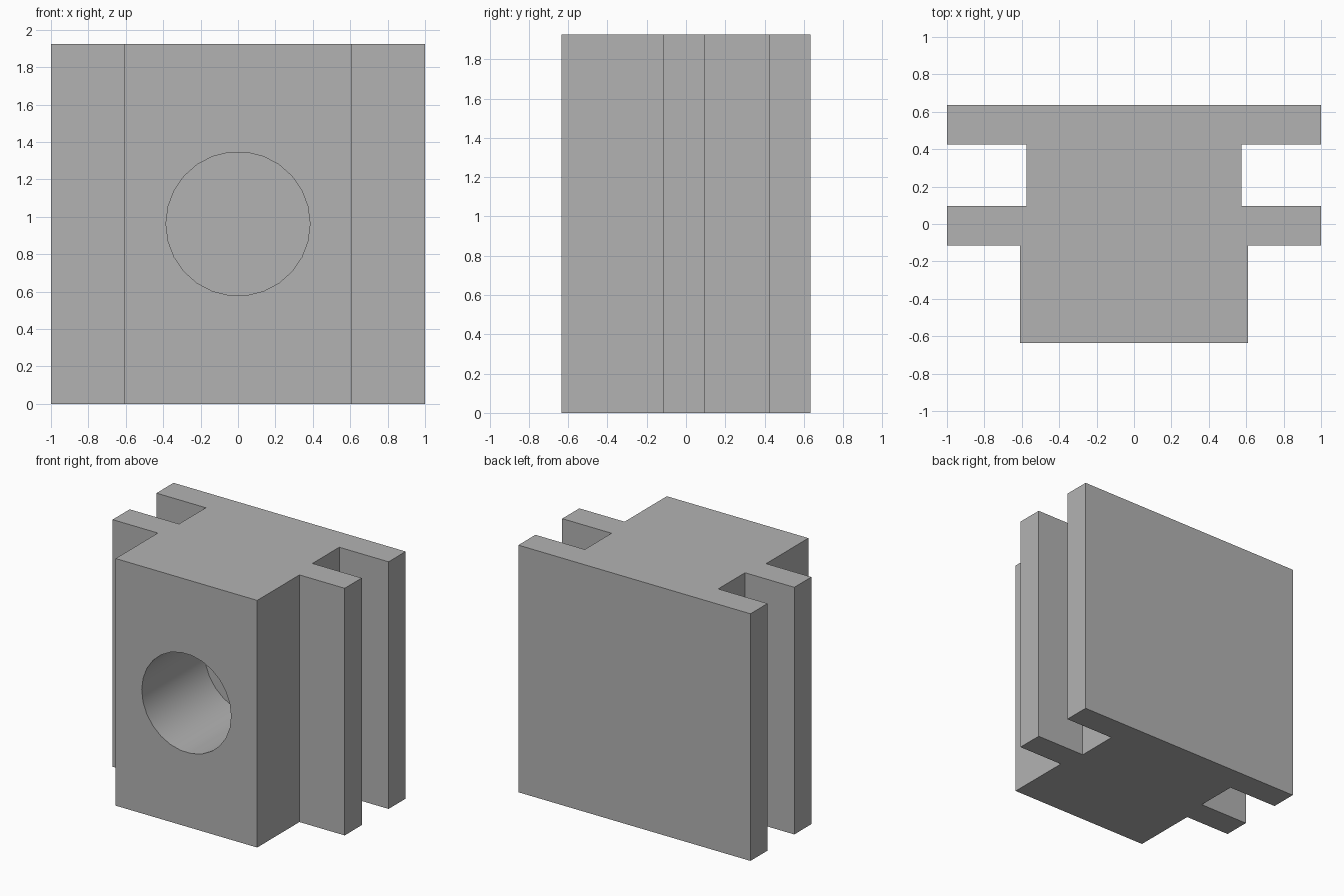
import bpy, bmesh, math
from mathutils import Matrix

cube = bpy.data.objects.get("Cube")
if cube:
    bpy.data.objects.remove(cube, do_unlink=True)

HEIGHT = 1.925
FRONT, BACK = -0.635, 0.635
HOLE_RADIUS, HOLE_DEPTH = 0.385, 0.77

grey = bpy.data.materials.new("plain grey")
grey.use_nodes = True
colour = (0.45, 0.45, 0.45, 1)
grey.diffuse_color = colour
grey.node_tree.nodes["Principled BSDF"].inputs["Base Color"].default_value = colour


def make_object(name, bm):
    bmesh.ops.recalc_face_normals(bm, faces=bm.faces)
    mesh = bpy.data.meshes.new(name)
    bm.to_mesh(mesh)
    bm.free()
    mesh.materials.append(grey)
    obj = bpy.data.objects.new(name, mesh)
    bpy.context.collection.objects.link(obj)
    return obj


# Block with two pairs of side flanges: half profile, mirrored and extruded upward
half = [(0.61, FRONT), (0.61, -0.115), (1, -0.115), (1, 0.095),
        (0.575, 0.095), (0.575, 0.425), (1, 0.425), (1, BACK)]
outline = half + [(-x, y) for x, y in reversed(half)]
bm = bmesh.new()
base = bm.faces.new([bm.verts.new((x, y, 0)) for x, y in outline])
top = bmesh.ops.extrude_face_region(bm, geom=[base])["geom"]
bmesh.ops.translate(bm, vec=(0, 0, HEIGHT),
                    verts=[v for v in top if isinstance(v, bmesh.types.BMVert)])
block = make_object("flanged_block", bm)

# Round blind hole in the front
overlap = 0.1
bm = bmesh.new()
place = (Matrix.Translation((0, FRONT + (HOLE_DEPTH - overlap) / 2, HEIGHT / 2))
         @ Matrix.Rotation(math.pi / 2, 4, 'X') @ Matrix.Rotation(math.pi / 2, 4, 'Z'))
bmesh.ops.create_cone(bm, cap_ends=True, segments=26, radius1=HOLE_RADIUS,
                      radius2=HOLE_RADIUS, depth=HOLE_DEPTH + overlap, matrix=place)
# Turn the ring so that a corner lies on each side
ring = max((v.co for v in bm.verts), key=lambda c: c.x)
turn = math.atan2(ring.z - HEIGHT / 2, ring.x)
bmesh.ops.rotate(bm, verts=bm.verts, cent=(0, 0, HEIGHT / 2),
                 matrix=Matrix.Rotation(turn, 3, 'Y'))
cutter = make_object("hole_cutter", bm)
cutter.hide_render = True

cut = block.modifiers.new("hole", 'BOOLEAN')
cut.operation = 'DIFFERENCE'
cut.solver = 'EXACT'
cut.object = cutter
for other in bpy.context.selected_objects:
    other.select_set(False)
bpy.context.view_layer.objects.active = block
block.select_set(True)
bpy.ops.object.modifier_apply(modifier=cut.name)
bpy.data.objects.remove(cutter, do_unlink=True)
bpy.ops.object.shade_smooth_by_angle(angle=math.radians(30))
